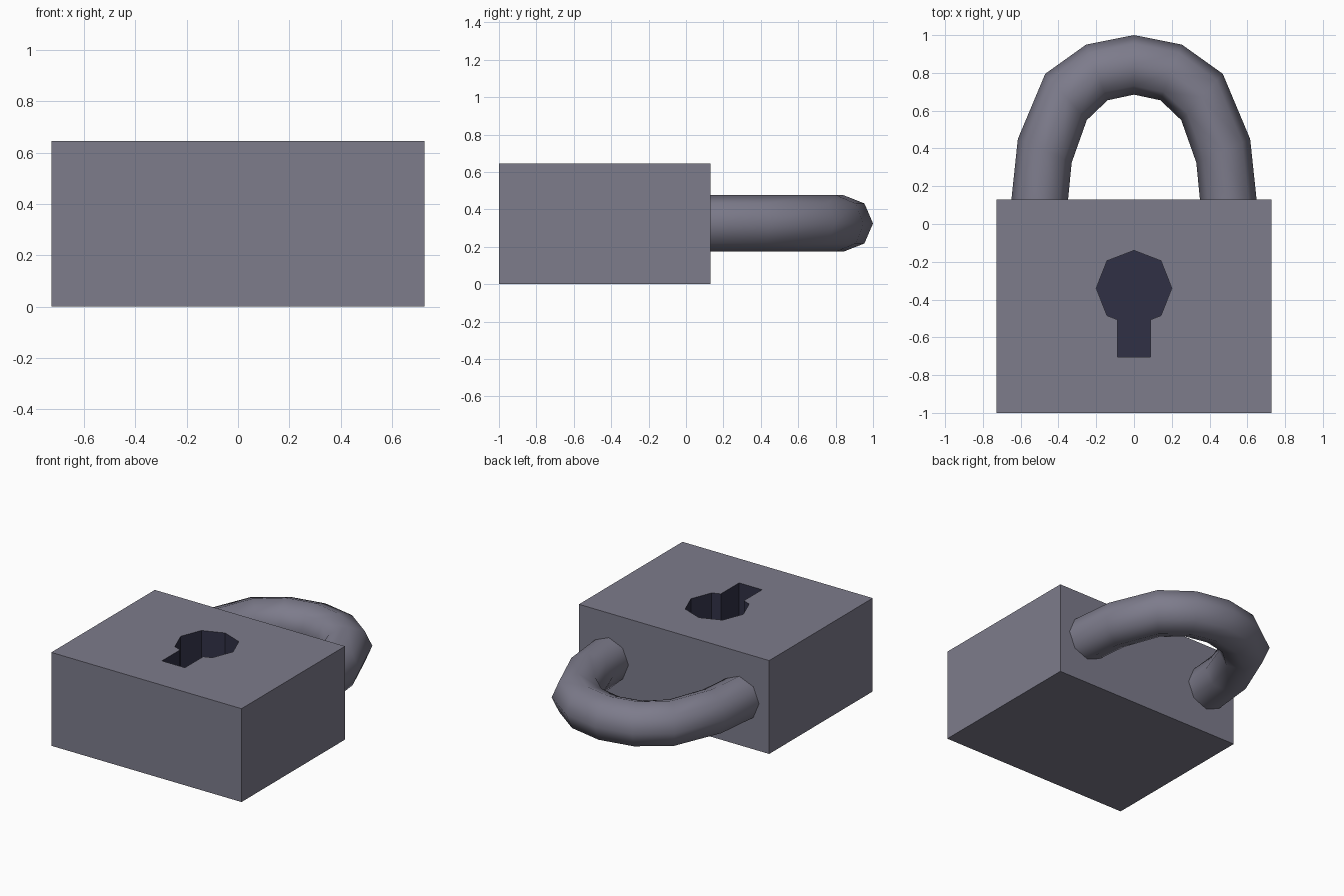
import bpy, bmesh, math
from mathutils import Vector

if "Cube" in bpy.data.objects:
    bpy.data.objects.remove(bpy.data.objects["Cube"])


def material(name, rgb):
    m = bpy.data.materials.new(name)
    m.diffuse_color = (*rgb, 1)
    m.use_nodes = True
    m.node_tree.nodes["Principled BSDF"].inputs["Base Color"].default_value = m.diffuse_color
    return m


steel = material("steel grey", (0.205, 0.2, 0.26))
dark = material("dark keyhole", (0.03, 0.03, 0.06))


def finish(bm, name, mats):
    mesh = bpy.data.meshes.new(name)
    bm.to_mesh(mesh)
    bm.free()
    for m in mats:
        mesh.materials.append(m)
    obj = bpy.data.objects.new(name, mesh)
    bpy.context.collection.objects.link(obj)
    return obj


# Lock body: right half with a recessed keyhole, mirrored across x
TOP, FLOOR = 0.645, 0.32
hole = [(0, -0.14), (0.143, -0.195), (0.2, -0.34), (0.143, -0.485),
        (0.088, -0.506), (0.088, -0.705), (0, -0.705)]
outer = [(0, -1), (0.727, -1), (0.727, 0.13), (0, 0.13)]
bm = bmesh.new()


def ring(points, z):
    return [bm.verts.new((x, y, z)) for x, y in points]


def walls(low, high, mat):
    for i in range(len(low) - 1):
        f = bm.faces.new((low[i], low[i + 1], high[i + 1], high[i]))
        f.material_index = mat


hole_top, hole_floor = ring(hole, TOP), ring(hole, FLOOR)
outer_top, outer_base = ring(outer, TOP), ring(outer, 0)
bm.faces.new(hole_top + outer_top)
bm.faces.new(outer_base[::-1])
walls(outer_base, outer_top, 0)
walls(hole_floor, hole_top, 1)
bm.faces.new(hole_floor[::-1]).material_index = 1
body = finish(bm, "lock_body", [steel, dark])
body.modifiers.new("mirror", 'MIRROR')

# Shackle: eight-sided rings spanning the outer and inner curves of the arch
half = [((0.65, 0.12), (0.35, 0.12)), ((0.615, 0.45), (0.33, 0.325)),
        ((0.47, 0.795), (0.25, 0.55)), ((0.253, 0.95), (0.14, 0.655))]
arch = half + [((0, 1), (0, 0.685))]
arch += [tuple((-x, y) for x, y in pair) for pair in reversed(half)]
bm = bmesh.new()
rings = []
for out, inn in arch:
    out, inn = Vector((*out, 0.325)), Vector((*inn, 0.325))
    mid, arm = (out + inn) / 2, (out - inn) / 2
    angles = [math.tau * k / 8 for k in range(8)]
    rings.append([bm.verts.new(mid + arm * math.cos(a)
                               + Vector((0, 0, 0.151 * math.sin(a)))) for a in angles])
for a, b in zip(rings, rings[1:]):
    for k in range(8):
        n = (k + 1) % 8
        bm.faces.new((a[k], a[n], b[n], b[k]))
bm.faces.new(rings[0])
bm.faces.new(rings[-1])
bmesh.ops.recalc_face_normals(bm, faces=bm.faces)
shackle = finish(bm, "shackle", [steel])
bpy.context.view_layer.objects.active = shackle
shackle.select_set(True)
bpy.ops.object.shade_smooth_by_angle(angle=math.radians(60))
